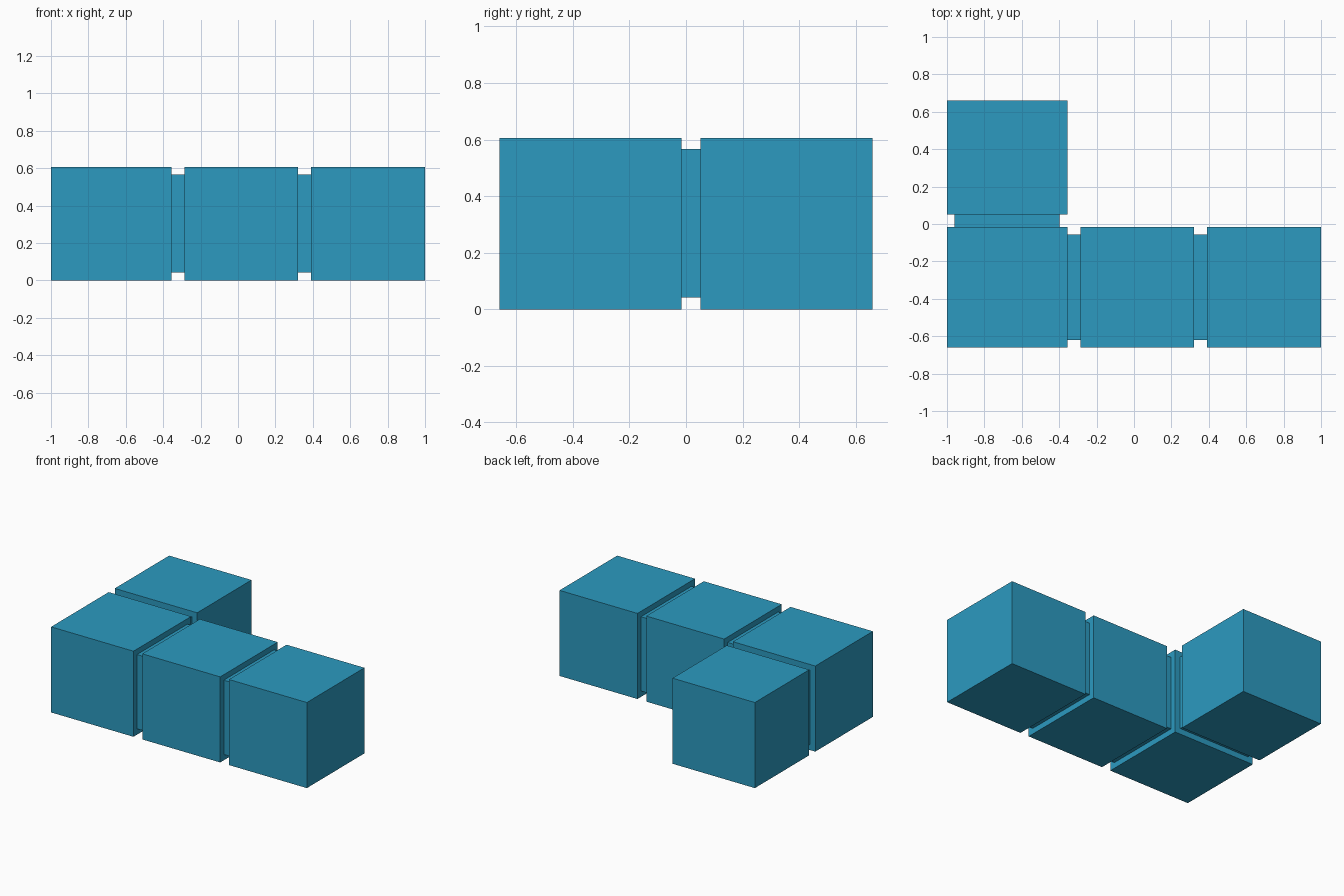
import bpy
import bmesh
from mathutils import Matrix, Vector

if "Cube" in bpy.data.objects:
    bpy.data.objects.remove(bpy.data.objects["Cube"])

blue = bpy.data.materials.new("blue")
blue.diffuse_color = (0.025, 0.323, 0.527, 1.0)
blue.use_nodes = True
blue.node_tree.nodes["Principled BSDF"].inputs["Base Color"].default_value = blue.diffuse_color


def box(name, x, y, z):
    """Axis-aligned box from (min, max) ranges."""
    spans = [Vector((lo, hi)) for lo, hi in (x, y, z)]
    centre = Vector([(s[0] + s[1]) / 2 for s in spans])
    size = Vector([s[1] - s[0] for s in spans])
    bm = bmesh.new()
    bmesh.ops.create_cube(bm, size=1.0,
                          matrix=Matrix.Translation(centre) @ Matrix.Diagonal(size).to_4x4())
    mesh = bpy.data.meshes.new(name)
    bm.to_mesh(mesh)
    bm.free()
    mesh.materials.append(blue)
    obj = bpy.data.objects.new(name, mesh)
    bpy.context.collection.objects.link(obj)
    return obj


BLOCK_Z = (0.0, 0.605)
NECK_Z = (0.041, 0.566)
ROW_Y = (-0.659, -0.016)
NECK_Y = (-0.619, -0.056)
EMBED = 0.005  # necks sink slightly into the blocks

# Front row of three blocks; the corner block is a little longer
row = [("corner_block", (-1.0, -0.356)),
       ("middle_block", (-0.287, 0.322)),
       ("end_block", (0.391, 1.0))]
for name, x in row:
    box(name, x, ROW_Y, BLOCK_Z)

# Recessed necks joining neighbouring blocks in the row
for i, ((_, a), (_, b)) in enumerate(zip(row, row[1:]), 1):
    box(f"row_neck_{i}", (a[1] - EMBED, b[0] + EMBED), NECK_Y, NECK_Z)

# Block behind the corner and its neck
box("back_block", (-1.0, -0.356), (0.052, 0.659), BLOCK_Z)
box("back_neck", (-0.96, -0.397), (ROW_Y[1] - EMBED, 0.052 + EMBED), NECK_Z)
